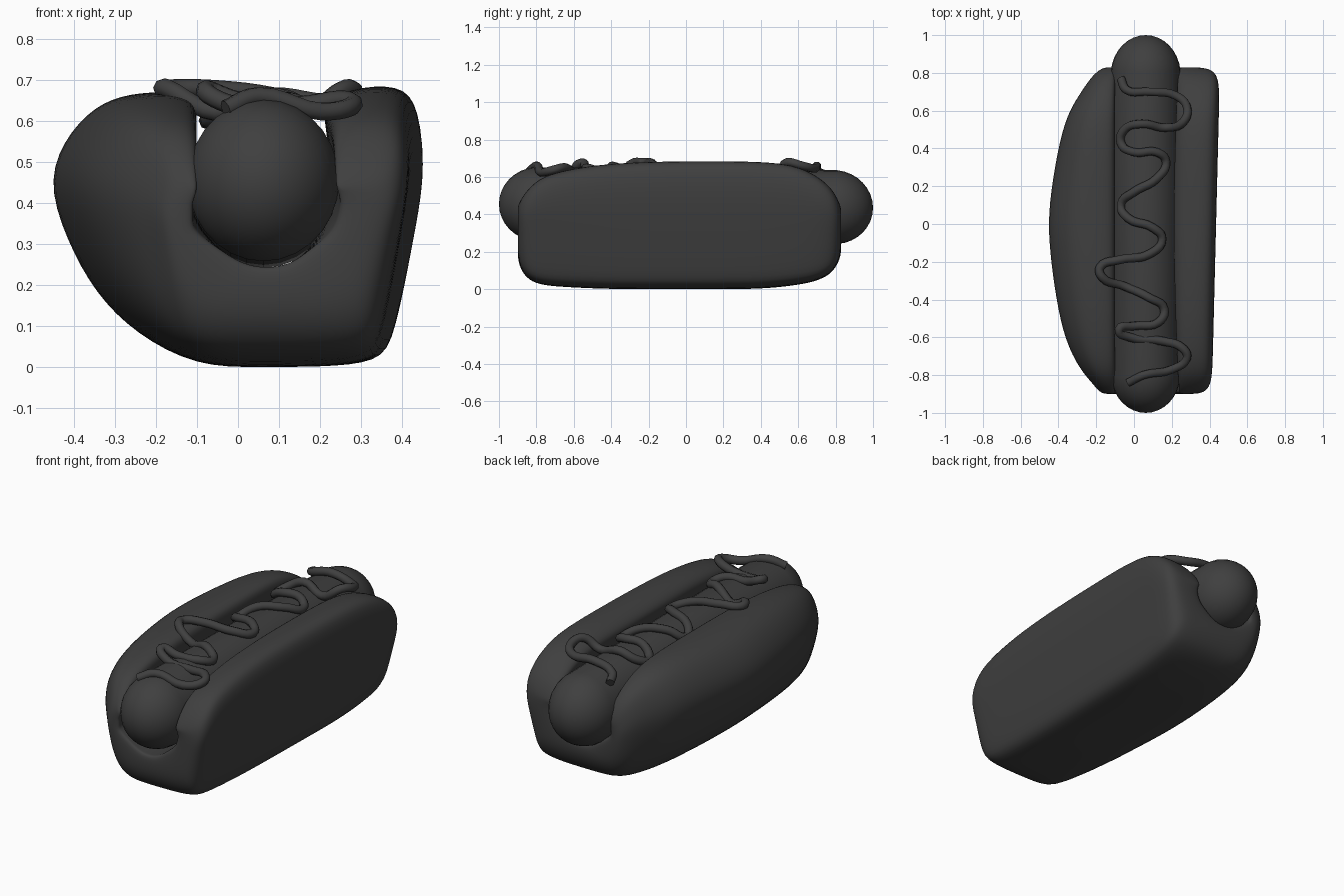
import bpy, bmesh, math
from mathutils import Matrix, Vector

cube = bpy.data.objects.get("Cube")
if cube:
    bpy.data.objects.remove(cube, do_unlink=True)

# One flat colour for everything
charcoal = bpy.data.materials.new("charcoal")
charcoal.use_nodes = True
colour = (0.05, 0.05, 0.05, 1)
charcoal.diffuse_color = colour
charcoal.node_tree.nodes["Principled BSDF"].inputs["Base Color"].default_value = colour


def finish(name, data):
    """Link an object, give it the material and smooth shading."""
    obj = bpy.data.objects.new(name, data)
    bpy.context.collection.objects.link(obj)
    data.materials.append(charcoal)
    if isinstance(data, bpy.types.Mesh):
        data.polygons.foreach_set("use_smooth", [True] * len(data.polygons))
    return obj


def mesh_from(name, bm):
    bmesh.ops.recalc_face_normals(bm, faces=bm.faces)
    mesh = bpy.data.meshes.new(name)
    bm.to_mesh(mesh)
    bm.free()
    return finish(name, mesh)


# Bun: a U profile in hundredths, outer skin and groove, left lobe to right lobe
outer = [(-15, 67), (-24, 67), (-33, 65), (-41, 58), (-47, 46), (-42, 31),
         (-35, 18), (-25, 8), (-10, 0), (5, 0), (20, 0), (36, 1),
         (39, 7), (43, 30), (46, 50), (45, 64), (41, 69), (29, 68)]
groove = [(-10, 65), (-10, 58), (-11, 53), (-11, 48), (-11, 44), (-11, 39),
          (-9, 34), (-5, 29), (1, 25), (7, 24), (13, 25), (18, 29),
          (21, 34), (23, 40), (24, 48), (24, 54), (23, 60), (23, 64)]

# Stations along the bun: y, outer edge of the curved lobe, top, bottom,
# and how far the skin is pinched towards the groove to round off the ends
stations = [(-90, -20, 45, 10, 0.4), (-88, -21, 49, 7, 0.16), (-84, -23, 54, 4, 0.04),
            (-77, -29, 60, 2, 0), (-62, -37, 64, 1, 0), (-40, -42, 67, 0, 0),
            (-10, -46, 68, 0, 0), (10, -46, 68, 0, 0), (40, -41, 68, 0, 0),
            (58, -36, 66, 2, 0), (69, -29, 61, 4, 0), (77, -24, 55, 7, 0.04),
            (81, -21, 49, 11, 0.16), (83, -19, 44, 15, 0.4)]


def squash(z, top, bottom):
    if z > 30:
        return 30 + (z - 30) * (top - 30) / 38
    return 30 - (30 - z) * (30 - bottom) / 30


def bun_ring(station):
    y, edge, top, bottom, pinch = station
    inside, skin = [], []
    for x, z in groove:
        if x > 20:
            x += 3 * (y / 90) ** 2 - 2
        height = squash(z, top, bottom) if z > 30 else z
        inside.append(Vector((x, y, height)) / 100)
    for (x, z), partner in zip(outer, inside):
        if x < -12:
            x = -12 + (x + 12) * (edge + 12) / -34
        elif x > 20:
            x += 0.025 * y - 2
        point = Vector((x, y, squash(z, top, bottom))) / 100
        skin.append(point.lerp(partner, pinch))
    return skin + inside[::-1]


bm = bmesh.new()
n = len(outer)
rings = [[bm.verts.new(p) for p in bun_ring(s)] for s in stations]
for a, b in zip(rings, rings[1:]):
    for i in range(2 * n):
        j = (i + 1) % (2 * n)
        bm.faces.new((a[i], a[j], b[j], b[i]))
for ring in (rings[0], rings[-1]):
    for i in range(n - 1):
        bm.faces.new((ring[i], ring[i + 1], ring[-i - 2], ring[-i - 1]))
bun = mesh_from("bun", bm)
subsurf = bun.modifiers.new("rounding", "SUBSURF")
subsurf.levels = subsurf.render_levels = 2

# Sausage: a sphere pulled apart into a capsule along y
CX, CZ, RX, RZ, CAP = 0.062, 0.455, 0.185, 0.198, 0.21
bm = bmesh.new()
bmesh.ops.create_uvsphere(bm, u_segments=28, v_segments=17, radius=1,
                          matrix=Matrix.Rotation(math.pi / 2, 4, "X"))
for v in bm.verts:
    side = math.copysign(1 - CAP, v.co.y)
    v.co = (CX + v.co.x * RX, v.co.y * CAP + side, CZ + v.co.z * RZ)
    if v.co.y > 0:
        v.co.z -= 0.02 * v.co.y
mesh_from("sausage", bm)

# Sauce: a round squiggle laid over the sausage and the bun lips, in hundredths
squiggle = [(-7, 77), (-4, 71), (8, 70), (22, 68), (28, 62), (26, 54), (17, 51),
            (4, 53), (-5, 50), (-7, 43), (0, 38), (12, 38), (17, 33), (12, 24),
            (0, 17), (-7, 10), (-3, 3), (10, -2), (15, -8), (8, -16), (-8, -19),
            (-18, -23), (-17, -28), (-5, -33), (8, -39), (16, -45), (13, -52),
            (0, -54), (-8, -56), (-2, -60), (15, -62), (26, -66), (28, -71),
            (20, -77), (5, -80), (-3, -84)]


def resting_height(x, y):
    past = max(0, abs(y) - 1 + CAP) / CAP
    across = (x - CX) / RX
    sausage = CZ + RZ * math.sqrt(max(0, 1 - across ** 2 - past ** 2))
    on_lip = x > 0.19 or x < -0.075
    lip = 0.67 - 0.25 * max(0, abs(y) - 0.55) if on_lip else 0
    return max(sausage, lip) + 0.008


curve = bpy.data.curves.new("sauce", "CURVE")
curve.dimensions = "3D"
curve.bevel_depth = 0.023
curve.bevel_resolution = 2
curve.resolution_u = 5
curve.use_fill_caps = True
spline = curve.splines.new("BEZIER")
spline.bezier_points.add(len(squiggle) - 1)
for point, (x, y) in zip(spline.bezier_points, squiggle):
    x, y = x / 100, y / 100
    point.co = (x, y, resting_height(x, y))
    point.handle_left_type = point.handle_right_type = "AUTO"
finish("sauce", curve)
